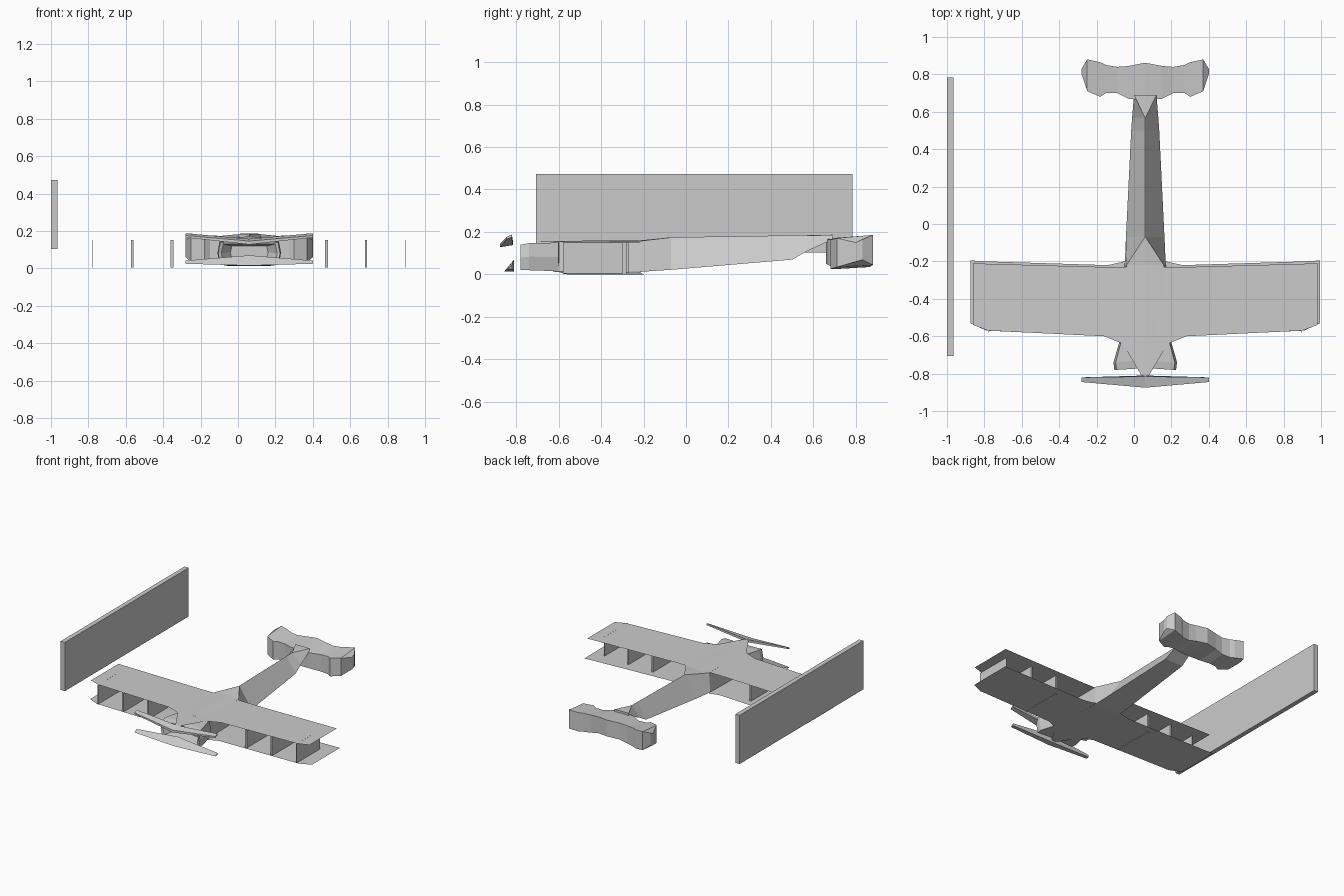
import bpy, bmesh

if "Cube" in bpy.data.objects:
    bpy.data.objects.remove(bpy.data.objects["Cube"])

CX = 0.06  # centre line of the aircraft


def finish(name, bm):
    bmesh.ops.remove_doubles(bm, verts=bm.verts, dist=0.0005)
    bmesh.ops.recalc_face_normals(bm, faces=bm.faces)
    me = bpy.data.meshes.new(name)
    bm.to_mesh(me)
    bm.free()
    ob = bpy.data.objects.new(name, me)
    bpy.context.collection.objects.link(ob)
    return ob


def box(name, lo, hi):
    bm = bmesh.new()
    bmesh.ops.create_cube(bm, size=1)
    for v in bm.verts:
        v.co = [(a + b) / 2 + c * (b - a) for a, b, c in zip(lo, hi, v.co)]
    return finish(name, bm)


def loft(name, rings, cap_start=True, cap_end=True):
    bm = bmesh.new()
    rs = [[bm.verts.new(p) for p in r] for r in rings]
    n = len(rs[0])
    for a, b in zip(rs, rs[1:]):
        for i in range(n):
            j = (i + 1) % n
            bm.faces.new((a[i], a[j], b[j], b[i]))
    if cap_start:
        bm.faces.new(rs[0])
    if cap_end:
        bm.faces.new(rs[-1])
    return finish(name, bm)


def wing(name, half, z_mid, z_tip):
    # thin sheet, built in matching strips on both sides of the centre line
    bm = bmesh.new()
    for s in (-1, 1):
        for (x0, f0, b0), (x1, f1, b1) in zip(half, half[1:]):
            pts = [(x0, f0), (x1, f1), (x1, b1), (x0, b0)]
            bm.faces.new([bm.verts.new((CX + s * x, y, z_mid + (z_tip - z_mid) * x / 0.93))
                          for x, y in pts])
    return finish(name, bm)


# wings: (distance from centre, front y, back y)
wing("upper_wing", [(0, -0.815, -0.23), (0.02, -0.81, -0.23), (0.12, -0.64, -0.23),
                    (0.22, -0.60, -0.23), (0.84, -0.57, -0.213), (0.92, -0.54, -0.21)], 0.157, 0.15)
wing("lower_wing", [(0, -0.79, -0.20), (0.03, -0.78, -0.20), (0.11, -0.64, -0.20),
                    (0.20, -0.60, -0.22), (0.85, -0.57, -0.20), (0.935, -0.53, -0.195)], 0.015, 0.0)

# wing struts
for s in (-1, 1):
    for i, (d, t, back) in enumerate([(0.413, 0.007, -0.27), (0.625, 0.006, -0.28), (0.837, 0.002, -0.30)]):
        x = CX + s * d
        box(f"wing_strut_{i}_{'l' if s < 0 else 'r'}", (x - t, -0.58, 0.005), (x + t, back, 0.151))

# fuselage: y, bottom half width, bottom z, top half width, shoulder z, ridge z
rings = []
for y, w, zb, t, zs, zr in [(-0.62, 0.12, 0.015, 0.10, 0.155, 0.158), (-0.22, 0.11, 0.012, 0.10, 0.157, 0.16),
                            (-0.07, 0.103, 0.022, 0.002, 0.174, 0.175), (0.50, 0.075, 0.07, 0.002, 0.183, 0.184),
                            (0.57, 0.07, 0.11, 0.002, 0.184, 0.185), (0.69, 0.06, 0.165, 0.06, 0.185, 0.187)]:
    rings.append([(CX - w, y, zb), (CX + w, y, zb), (CX + t, y, zs), (CX, y, zr), (CX - t, y, zs)])
loft("fuselage", rings)

# nose cowl with a recessed front
rings = []
for y, w, zb, zt in [(-0.60, 0.13, 0.015, 0.15), (-0.74, 0.17, 0.02, 0.147), (-0.78, 0.165, 0.02, 0.14),
                     (-0.775, 0.15, 0.035, 0.13), (-0.70, 0.10, 0.05, 0.12)]:
    m = w * 0.93
    rings.append([(CX - m, y, zb), (CX, y + 0.01, zb), (CX + m, y, zb), (CX + w, y, (zb + zt) / 2),
                  (CX + m, y, zt), (CX, y + 0.01, zt), (CX - m, y, zt), (CX - w, y, (zb + zt) / 2)])
loft("nose_cowl", rings)

# front bars: a raised V above and a shallow blade below
loft("front_bar_upper", [[(CX + d, a, z0), (CX + d, b, z0 + 0.01), (CX + d, b, z1), (CX + d, a, z1 - 0.012)]
                         for d, a, b, z0, z1 in [(-0.34, -0.845, -0.82, 0.165, 0.188),
                                                 (0, -0.875, -0.815, 0.128, 0.158),
                                                 (0.34, -0.845, -0.82, 0.165, 0.188)]])
loft("front_bar_lower", [[(CX + d, a, z0), (CX + d, b, z0), (CX + d, b, z1)]
                         for d, a, b, z0, z1 in [(-0.34, -0.845, -0.82, 0.025, 0.042),
                                                 (0, -0.855, -0.81, 0.015, 0.07),
                                                 (0.34, -0.845, -0.82, 0.025, 0.042)]])

# tail box: distance, front y, back y, bottom z, top z
half = [(0, 0.66, 0.862, 0.05, 0.184), (0.09, 0.67, 0.845, 0.045, 0.18), (0.15, 0.70, 0.84, 0.03, 0.174),
        (0.21, 0.70, 0.85, 0.025, 0.176), (0.24, 0.68, 0.865, 0.025, 0.178), (0.31, 0.71, 0.88, 0.035, 0.186),
        (0.34, 0.80, 0.83, 0.06, 0.165)]
full = [(-d, *r) for d, *r in half[:0:-1]] + [tuple(h) for h in half]
loft("tail_box", [[(CX + d, f, zb), (CX + d, b, zb + 0.01), (CX + d, b, zt), (CX + d, f, zt - 0.015)]
                  for d, f, b, zb, zt in full])

# separate upright panel
for i, (a, b) in enumerate([(-0.705, -0.33), (-0.33, 0.41), (0.41, 0.783)]):
    box(f"side_panel_{i}", (-1.0, a, 0.103), (-0.965, b, 0.474))
